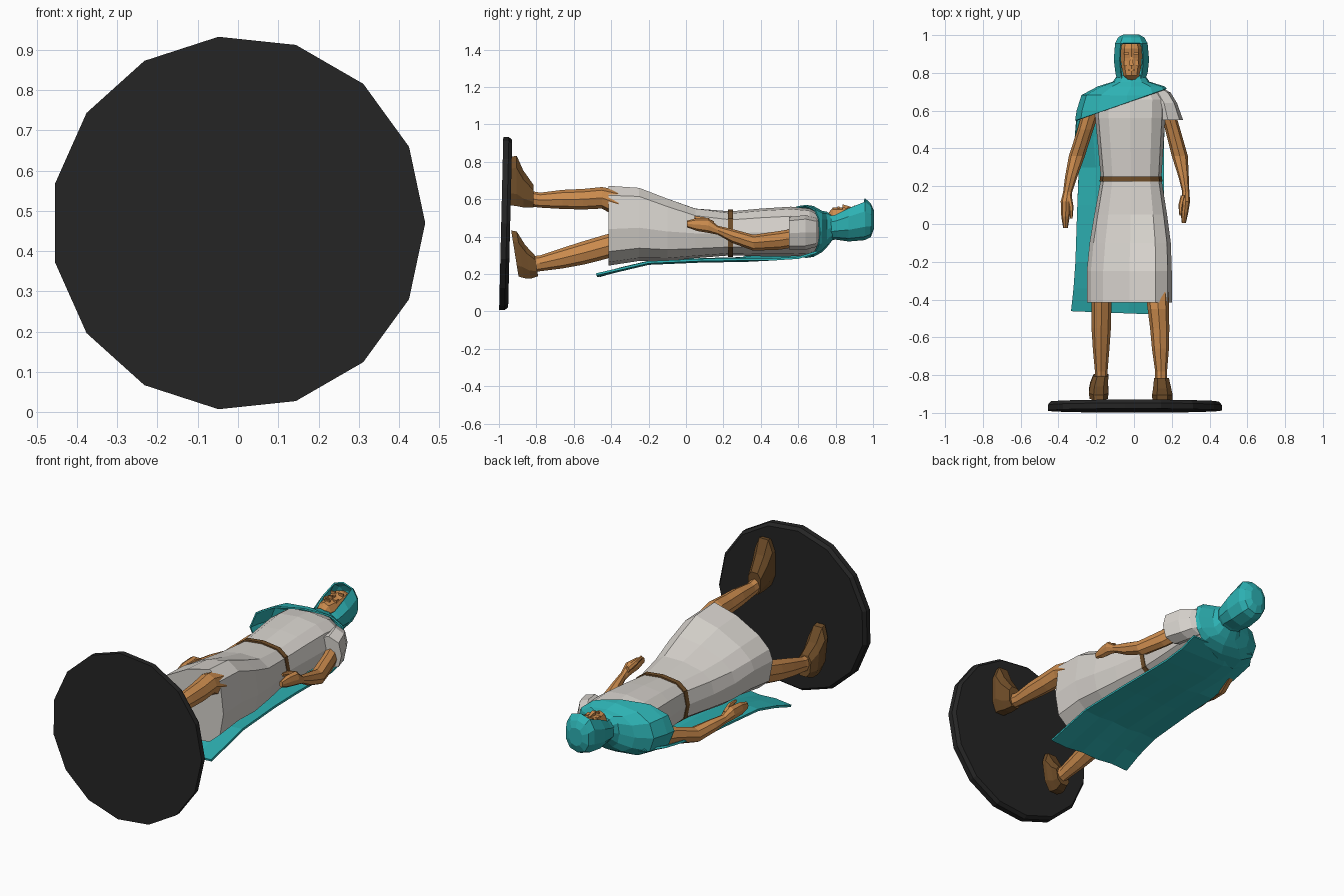
import bpy, bmesh, math

def material(name, rgb):
    m = bpy.data.materials.new(name)
    m.diffuse_color = (*rgb, 1)
    return m

BLACK = material("black base", (.018, .018, .018))
SKIN = material("skin", (.60, .26, .075))
CLOTH = material("pale cloth", (.68, .65, .61))
TEAL = material("teal cloak", (.026, .44, .45))
LEATHER = material("brown leather", (.16, .075, .022))

def finish(name, bm, mat, thick=0):
    bmesh.ops.recalc_face_normals(bm, faces=bm.faces)
    me = bpy.data.meshes.new(name)
    bm.to_mesh(me)
    bm.free()
    me.materials.append(mat)
    ob = bpy.data.objects.new(name, me)
    bpy.context.collection.objects.link(ob)
    if thick:
        mod = ob.modifiers.new("thickness", 'SOLIDIFY')
        mod.thickness = thick
        mod.offset = 0
    return ob

def loft(name, mat, sections, n=8, p=1.0, turn=0, tilt=0, drop=None, cut=None, thick=0, cap=True):
    """Rings along y; each section is (y, x0, x1, z0, z1[, front shear])."""
    bm = bmesh.new()
    rings = []
    for y, x0, x1, z0, z1, *sh in sections:
        cx, cz, rx, rz = (x0 + x1) / 2, (z0 + z1) / 2, (x1 - x0) / 2, (z1 - z0) / 2
        ring = []
        for k in range(n):
            a = 2 * math.pi * k / n + math.radians(turn)
            c, s = math.cos(a), math.sin(a)
            x = rx * math.copysign(abs(c) ** p, c)
            z = rz * math.copysign(abs(s) ** p, s)
            if sh:
                z += sh[0] * x * max(0, min(1, s * 1.5))
            ring.append(bm.verts.new((cx + x, y + tilt * z, cz + z)))
        rings.append(ring)
    for a, b in zip(rings, rings[1:]):
        for k in range(n):
            j = (k + 1) % n
            bm.faces.new((a[k], a[j], b[j], b[k]))
    if cap:
        bm.faces.new(rings[0])
        bm.faces.new(rings[-1])
    if drop:
        gone = [f for f in bm.faces if drop(f.calc_center_median())]
        bmesh.ops.delete(bm, geom=gone, context='FACES')
    if cut:
        bmesh.ops.bisect_plane(bm, geom=bm.verts[:] + bm.edges[:] + bm.faces[:],
                               plane_co=cut[0], plane_no=cut[1], clear_inner=True)
    return finish(name, bm, mat, thick)

# Fifteen-sided base disc, slightly tilted
R = .465
loft("base", BLACK, [(-.988, -R, R, .005, .935), (-.958, -R, R, .005, .935),
                     (-.94, -.45, .45, .02, .92)], n=15, tilt=.024)

# Legs
loft("front_leg", SKIN, [(-.86, .112, .175, .565, .65), (-.78, .112, .175, .555, .635),
                         (-.66, .095, .185, .548, .65), (-.55, .085, .187, .545, .655),
                         (-.45, .072, .185, .55, .665), (-.36, .06, .185, .50, .65)])
loft("back_leg", SKIN, [(-.86, -.205, -.142, .20, .29), (-.78, -.207, -.14, .215, .30),
                        (-.66, -.218, -.13, .23, .34), (-.55, -.225, -.122, .25, .375),
                        (-.45, -.225, -.12, .275, .405), (-.36, -.225, -.115, .30, .43)])

# Shoes
loft("front_shoe", LEATHER, [(-.94, .095, .205, .56, .835), (-.905, .092, .208, .555, .84),
                             (-.87, .098, .20, .55, .76), (-.815, .104, .187, .553, .68)], p=.75, turn=22.5)
loft("back_shoe", LEATHER, [(-.915, -.238, -.135, .18, .44), (-.885, -.242, -.132, .17, .435),
                            (-.845, -.235, -.135, .17, .36), (-.80, -.217, -.133, .185, .305)],
     p=.75, turn=22.5, tilt=-.16)

# Tunic
loft("tunic", CLOTH, [(-.415, -.25, .2, .245, .635, .4), (-.25, -.25, .2, .27, .625, .38),
                      (-.1, -.235, .195, .27, .585, .25), (.05, -.21, .175, .285, .55, .1),
                      (.24, -.175, .145, .30, .535, 0), (.40, -.19, .155, .295, .55, 0),
                      (.56, -.205, .165, .295, .56, 0), (.66, -.21, .17, .30, .55, 0),
                      (.72, -.16, .13, .33, .52, 0), (.77, -.08, .05, .38, .50, 0)], n=12, p=.7)
loft("sleeve", CLOTH, [(.55, .10, .26, .33, .505), (.64, .09, .228, .33, .515),
                       (.695, .06, .195, .345, .50), (.72, .04, .15, .37, .48)], p=.75)
loft("belt", LEATHER, [(.225, -.182, .15, .292, .545), (.252, -.18, .149, .292, .545)], n=12, p=.7)

# Arms with hands
loft("left_arm", SKIN, [(.62, .13, .21, .35, .45), (.50, .165, .245, .33, .43), (.36, .20, .285, .325, .41),
                        (.25, .235, .29, .365, .44), (.17, .255, .293, .41, .458), (.12, .25, .297, .42, .50),
                        (.06, .247, .287, .43, .50), (.005, .253, .275, .45, .485)])
loft("left_thumb", SKIN, [(.15, .247, .272, .45, .485), (.10, .235, .26, .475, .505),
                          (.045, .24, .252, .49, .512)], n=6)
loft("right_arm", SKIN, [(.64, -.26, -.17, .34, .44), (.50, -.30, -.215, .32, .42), (.36, -.345, -.26, .29, .375),
                         (.25, -.365, -.30, .31, .385), (.17, -.375, -.327, .335, .385), (.12, -.388, -.33, .335, .415),
                         (.04, -.385, -.34, .335, .41), (-.02, -.375, -.35, .35, .39)])
loft("right_thumb", SKIN, [(.15, -.36, -.33, .36, .40), (.09, -.345, -.32, .385, .415),
                           (.03, -.338, -.325, .395, .415)], n=6)

# Cloak wrapped over the shoulders, cut on a diagonal
loft("cloak_mantle", TEAL, [(.50, -.315, .23, .285, .575), (.60, -.30, .22, .285, .572), (.68, -.275, .20, .295, .56),
                            (.725, -.19, .16, .32, .535), (.75, -.11, .08, .345, .53), (.785, -.085, .055, .39, .51)],
     n=12, p=.8, cut=((0, .655, .4), (-.35, 1, 0)), thick=.008, cap=False)

# Cloak hanging down the back: rows of (y, left x, right x, z, forward wrap of left edge)
bm = bmesh.new()
rows = []
for y, xl, xr, z, wrap in [(-.48, -.333, .17, .19, 0), (-.34, -.32, .17, .222, .005), (-.2, -.31, .168, .255, .005),
                           (.1, -.30, .16, .268, .01), (.3, -.292, .158, .27, .015), (.46, -.312, .16, .278, .06),
                           (.60, -.30, .168, .287, .07), (.70, -.23, .17, .318, .04)]:
    row = []
    for k in range(6):
        t = k / 5
        dz = wrap * max(0, 1 - 3 * t) + (.008 if k % 2 and y < .4 else 0)
        dy = .02 * (1 - t) if y < -.4 else 0
        row.append(bm.verts.new((xl + (xr - xl) * t, y + dy, z + dz)))
    rows.append(row)
for a, b in zip(rows, rows[1:]):
    for k in range(5):
        bm.faces.new((a[k], a[k + 1], b[k + 1], b[k]))
finish("cloak_back", bm, TEAL, .012)

# Head, then the hood with an opening at the face
loft("head", SKIN, [(.74, -.055, .025, .41, .49), (.768, -.045, .018, .42, .535), (.785, -.058, .03, .42, .555),
                    (.83, -.068, .04, .41, .556), (.88, -.072, .044, .41, .558), (.93, -.072, .044, .41, .568),
                    (.97, -.06, .03, .43, .55)], n=10, p=.85, turn=18)
loft("hood", TEAL, [(.745, -.10, .075, .355, .525), (.775, -.092, .062, .385, .52), (.80, -.098, .072, .388, .525),
                    (.87, -.107, .08, .378, .565), (.955, -.10, .072, .385, .602), (.985, -.085, .055, .40, .575),
                    (1.0, -.055, .025, .44, .54)], n=10, p=.85, turn=18, thick=.008,
     drop=lambda c: .78 < c.y < .955 and c.z > .5 and abs(c.x + .015) < .055)

# Facial features
def block(name, x, y, z, sx, sy, sz, taper=1):
    loft(name, SKIN, [(y - sy / 2, x - sx / 2, x + sx / 2, z - sz / 2, z + sz / 2),
                      (y + sy / 2, x - sx * taper / 2, x + sx * taper / 2, z - sz / 2, z + sz * (taper - .5))],
         n=4, p=.6, turn=45)

block("nose", -.014, .862, .558, .028, .048, .036, .55)
block("mouth", -.014, .815, .555, .038, .010, .014)
for side in (-1, 1):
    block("brow", -.014 + side * .025, .903, .560, .032, .009, .018)
    block("cheek", -.014 + side * .03, .85, .548, .024, .025, .02, .8)
